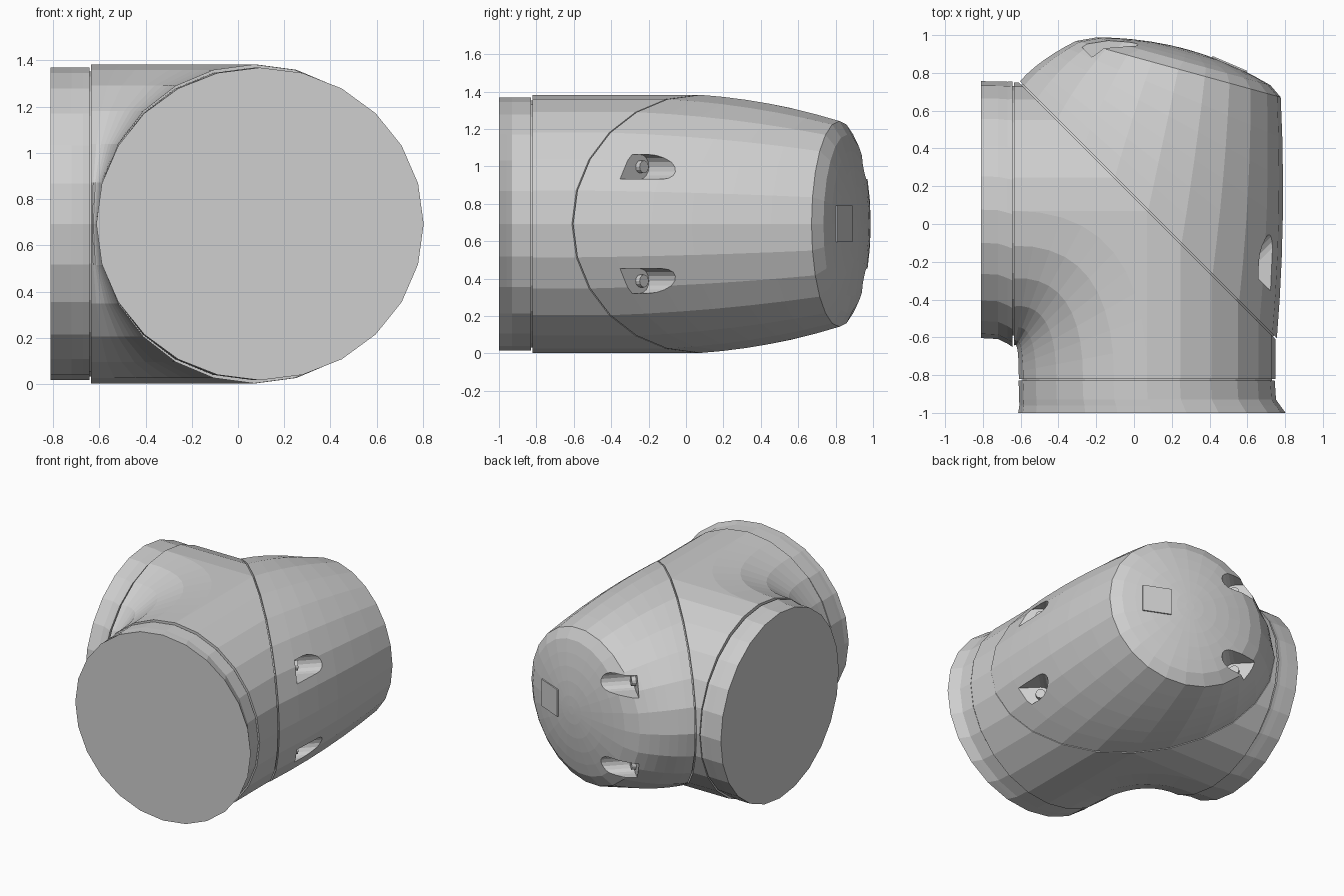
import bpy, bmesh, math
from mathutils import Vector as V

if "Cube" in bpy.data.objects:
    bpy.data.objects.remove(bpy.data.objects["Cube"])

N = 24                       # sides of every round section
C, R = 0.07, 0.68            # pipe centre line and radius in plan
ZC, RZ = 0.6925, 0.69        # height of the axis, vertical radius
D = V((1, 1, 0)).normalized()            # direction across the diagonal split
U, W = V((0.964, -0.265, 0)), V((0.265, 0.964, 0))   # cap rim plane and its normal
ANG = [2 * math.pi * i / N for i in range(N)]

grey = bpy.data.materials.new("light grey")
grey.diffuse_color = (0.62, 0.62, 0.62, 1)
grey.use_nodes = True
grey.node_tree.nodes["Principled BSDF"].inputs["Base Color"].default_value = grey.diffuse_color


def finish(bm, name):
    bmesh.ops.remove_doubles(bm, verts=bm.verts, dist=1e-4)
    bmesh.ops.recalc_face_normals(bm, faces=bm.faces)
    me = bpy.data.meshes.new(name)
    bm.to_mesh(me)
    bm.free()
    me.materials.append(grey)
    ob = bpy.data.objects.new(name, me)
    bpy.context.collection.objects.link(ob)
    return ob


def ring(centre, across, r, rz):
    return [V(centre) + V(across) * (r * math.cos(a)) + V((0, 0, rz * math.sin(a))) for a in ANG]


def loft(name, rings):
    bm = bmesh.new()
    rows = [[bm.verts.new(p) for p in r] for r in rings]
    for a, b in zip(rows, rows[1:]):
        for i in range(N):
            j = (i + 1) % N
            bm.faces.new((a[i], a[j], b[j], b[i]))
    bm.faces.new(rows[0])
    bm.faces.new(rows[-1])
    return finish(bm, name)


def face(bm, pts):
    bm.faces.new([bm.verts.new(p) for p in pts])


# ---- elbow body: two pipes with a filleted inner corner, cut on the diagonal
def end_x(a):
    k = math.cos(a)
    return V((-0.635, C + (R if k > 0 else R + 0.035) * k, ZC + RZ * math.sin(a)))


def end_y(a):
    return V((C + R * math.cos(a), -0.82, ZC + RZ * math.sin(a)))


def mitre(a):
    k = C + R * math.cos(a)
    return V((k, k, ZC + RZ * math.sin(a)))


def split(a, s=1):
    k = s * R * math.cos(a)
    return V((C + k, C - k, ZC + RZ * math.sin(a)))


def fillet(a, t):
    return end_x(a) * (1 - t) ** 2 + mitre(a) * (2 * t * (1 - t)) + end_y(a) * t * t


bm = bmesh.new()
T = 10
step = 2 * math.pi / N
for i in range(N // 2):
    a = math.pi / 2 + i * step           # inner half, swept from pipe to pipe
    b = a + step
    for k in range(T):
        t, s = k / T, (k + 1) / T
        face(bm, [fillet(a, t), fillet(a, s), fillet(b, s), fillet(b, t)])
    a, b = -math.pi / 2 + i * step, -math.pi / 2 + (i + 1) * step
    face(bm, [end_x(a), split(a, -1), split(b, -1), end_x(b)])   # outer halves
    face(bm, [end_y(a), split(a), split(b), end_y(b)])
for a in (math.pi / 2, -math.pi / 2 + 2 * math.pi):              # flat top and bottom webs
    for k in range(T):
        face(bm, [mitre(a), fillet(a, k / T), fillet(a, (k + 1) / T)])
for f in (end_x, end_y, split):
    face(bm, [f(a) for a in ANG])
finish(bm, "elbow_body")

# ---- flanges
X, Y = (1, 0, 0), (0, 1, 0)
loft("side_flange", [ring((x, c, ZC), Y, r, 0.676) for x, c, r in
                     ((-0.643, 0.052, 0.703), (-0.67, 0.06, 0.693), (-0.72, 0.073, 0.682), (-0.81, 0.076, 0.68))])
loft("front_flange", [ring((c, y, ZC), X, r, 0.676) for y, c, r in
                      ((-0.828, 0.067, 0.678), (-0.93, 0.072, 0.68), (-0.96, 0.083, 0.69), (-1.0, 0.095, 0.708))])

# ---- seals inside the narrow grooves
loft("side_seal", [ring((x, C, ZC), Y, 0.66, 0.66) for x in (-0.66, -0.6)])
loft("front_seal", [ring((C, y, ZC), X, 0.66, 0.66) for y in (-0.85, -0.8)])
E = V((1, -1, 0)).normalized()
loft("split_seal", [ring(V((C, C, ZC)) + D * o, E, R * 1.385, 0.67) for o in (-0.01, 0.03)])

# ---- tapered cap with bevelled rim and shallow dome
RIM = V((0.235, 0.82, ZC))
base = [split(a) + D * 0.009 for a in ANG]
rim = ring(RIM, U, 0.562, 0.55)
rings = []
for k in range(7):
    t = k / 6
    bulge = 0.022 * 4 * t * (1 - t)
    rings.append([p.lerp(q, t) + (U * math.cos(a) + V((0, 0, math.sin(a)))) * bulge
                  for p, q, a in zip(base, rim, ANG)])


def dome_height(r):
    return 0.047 + 0.066 * (1 - (r / 0.477) ** 2)


for r in (0.477, 0.39, 0.3, 0.2, 0.1, 0.03):
    rings.append(ring(RIM + U * 0.015 + W * dome_height(r), U, r, r))
cap = loft("end_cap", rings)


# ---- screw pockets: U-shaped bores running along the diagonal
def pocket(seat, out, dz):
    seat = V((seat[0], seat[1], ZC + dz))
    prof = [(0.35, 0.066)] + [(-0.066 * math.sin(math.pi * i / 8), 0.066 * math.cos(math.pi * i / 8))
                              for i in range(9)] + [(0.35, -0.066)]
    bm = bmesh.new()
    lo = [bm.verts.new(seat + out * x + V((0, 0, z))) for x, z in prof]
    hi = [bm.verts.new(v.co + D * 0.8) for v in lo]
    bm.faces.new(lo)
    bm.faces.new(hi)
    for i in range(len(lo)):
        j = (i + 1) % len(lo)
        bm.faces.new((lo[i], lo[j], hi[j], hi[i]))
    cutter = finish(bm, "pocket_cutter")
    cutter.hide_render = True
    mod = cap.modifiers.new("pocket", 'BOOLEAN')
    mod.operation, mod.solver, mod.object = 'DIFFERENCE', 'EXACT', cutter
    bpy.context.view_layer.objects.active = cap
    bpy.ops.object.modifier_apply(modifier=mod.name)
    bpy.data.objects.remove(cutter)
    # screw head standing on the pocket seat
    bpy.ops.mesh.primitive_cylinder_add(vertices=12, radius=0.034, depth=0.04, location=seat + D * 0.01,
                                        rotation=D.to_track_quat('Z', 'Y').to_euler())
    screw = bpy.context.object
    screw.name = "screw_head"
    screw.data.materials.append(grey)


for dz in (-0.305, 0.305):
    pocket((0.615, -0.245), E, dz)
    pocket((-0.18, 0.84), -E, dz)

# ---- plain square badge plate on the dome
r = 0.24
normal = (W + U * (2 * 0.066 * r / 0.477 ** 2)).normalized()
pos = RIM + U * (0.015 + r) + W * dome_height(r)
side = normal.cross(V((0, 0, 1))).normalized()
bm = bmesh.new()
q = [pos + side * (sx * 0.1) + V((0, 0, sz * 0.098)) for sx, sz in ((-1, -1), (1, -1), (1, 1), (-1, 1))]
lo, hi = [p - normal * 0.004 for p in q], [p + normal * 0.005 for p in q]
face(bm, lo)
face(bm, hi)
for i in range(4):
    j = (i + 1) % 4
    face(bm, [lo[i], lo[j], hi[j], hi[i]])
finish(bm, "badge_plate")
